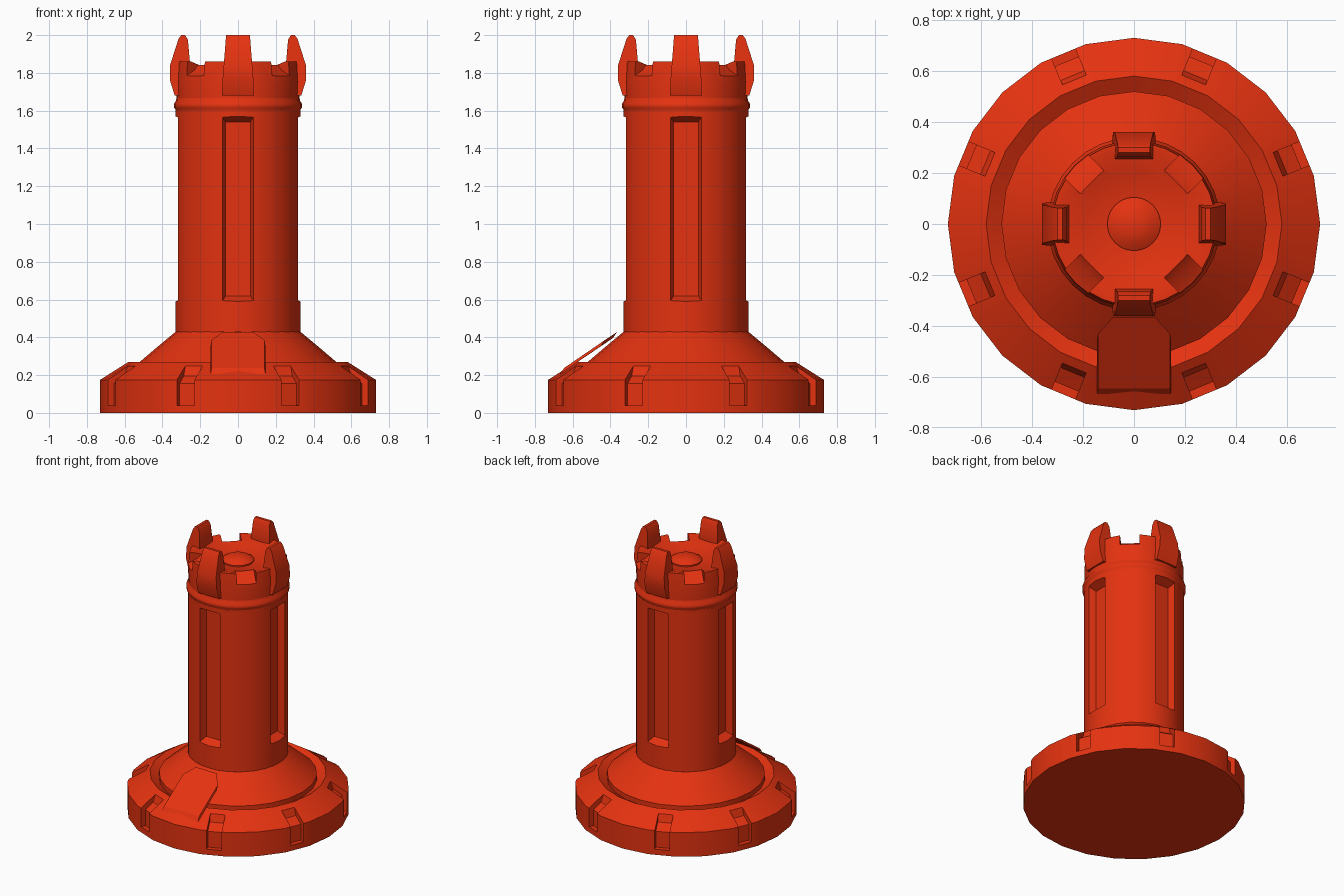
import bpy, bmesh, math
from mathutils import Matrix, Vector

old = bpy.data.objects.get("Cube")
if old:
    bpy.data.objects.remove(old)

red = bpy.data.materials.new("bright red")
red.use_nodes = True
red.diffuse_color = (0.78, 0.032, 0.005, 1)
red.node_tree.nodes["Principled BSDF"].inputs["Base Color"].default_value = red.diffuse_color


def make(name, bm):
    bmesh.ops.recalc_face_normals(bm, faces=bm.faces)
    mesh = bpy.data.meshes.new(name)
    bm.to_mesh(mesh)
    bm.free()
    mesh.materials.append(red)
    ob = bpy.data.objects.new(name, mesh)
    bpy.context.collection.objects.link(ob)
    return ob


def select(ob):
    bpy.ops.object.select_all(action='DESELECT')
    ob.select_set(True)
    bpy.context.view_layer.objects.active = ob


def smooth(ob, angle=32):
    select(ob)
    bpy.ops.object.shade_smooth_by_angle(angle=math.radians(angle))


def lathe(name, profile, sides):
    """Closed solid of revolution; the profile starts and ends on the axis."""
    bm = bmesh.new()
    vs = [bm.verts.new((r, 0, z)) for r, z in profile]
    edges = [bm.edges.new(p) for p in zip(vs, vs[1:])]
    bmesh.ops.spin(bm, geom=vs + edges, axis=(0, 0, 1), cent=(0, 0, 0),
                   angle=math.tau, steps=sides, use_duplicate=False)
    bmesh.ops.remove_doubles(bm, verts=bm.verts, dist=0.0005)
    return make(name, bm)


def radial(bm, profile, angles, width):
    """Extrude a (radius, height) outline sideways, once per angle.
    width(r, z) gives the half width at each point."""
    for a in angles:
        rot = Matrix.Rotation(math.radians(a), 4, 'Z')
        sides = [[bm.verts.new(rot @ Vector((r, s * width(r, z), z)))
                  for r, z in profile] for s in (-1, 1)]
        n = len(profile)
        bm.faces.new(sides[0])
        bm.faces.new(sides[1][::-1])
        for i in range(n):
            j = (i + 1) % n
            bm.faces.new((sides[0][i], sides[0][j], sides[1][j], sides[1][i]))


def cut(ob, profile, angles, width):
    bm = bmesh.new()
    radial(bm, profile, angles, width)
    cutter = make("cutter", bm)
    cutter.hide_render = True
    mod = ob.modifiers.new("cut", 'BOOLEAN')
    mod.operation, mod.solver, mod.object = 'DIFFERENCE', 'EXACT', cutter
    select(ob)
    bpy.ops.object.modifier_apply(modifier="cut")
    bpy.data.objects.remove(cutter)


cardinal = range(0, 360, 90)
diagonal = range(45, 360, 90)

# Wide foot with a sunken inner lip and eight rim notches
foot = lathe("base_foot", [(0, 0), (.73, 0), (.73, .175), (.58, .27),
                           (.52, .235), (0, .235)], 24)
cut(foot, [(.8, .04), (.69, .04), (.69, .155), (.63, .195), (.61, .25), (.63, .3), (.8, .3)],
    [22.5 + 45 * i for i in range(8)], lambda r, z: .05)
smooth(foot, 25)

# Sloping skirt between foot and pillar
smooth(lathe("base_skirt", [(0, .2), (.52, .2), (.52, .27), (.42, .355),
                            (.33, .43), (0, .43)], 24))

# Pillar with four long recessed slots
pillar = lathe("pillar", [(0, .4), (.33, .4), (.33, 1.6), (0, 1.6)], 32)
cut(pillar, [(.27, .62), (.27, 1.54), (.33, 1.57), (.4, 1.605), (.4, .555), (.33, .59)],
    cardinal, lambda r, z: .065 + .33 * (min(r, .33) - .27))
smooth(pillar)

# Collar moulding
smooth(lathe("collar", [(0, 1.58), (.33, 1.58), (.33, 1.605), (.34, 1.617), (.34, 1.635),
                        (.33, 1.65), (.325, 1.67), (0, 1.67)], 32), 50)

# Crown with a dished top and sloping diagonal notches
crown = lathe("crown", [(0, 1.65), (.325, 1.65), (.328, 1.75), (.32, 1.86), (.295, 1.86),
                        (.2, 1.83), (.1, 1.81), (0, 1.81)], 32)
cut(crown, [(.225, 1.9), (.225, 1.85), (.26, 1.815), (.4, 1.745), (.4, 1.9)],
    diagonal, lambda r, z: .065)
smooth(crown)

# Domed button in the dish
smooth(lathe("top_button", [(0, 1.79), (.105, 1.79), (.105, 1.82), (.075, 1.838),
                            (.04, 1.848), (0, 1.851)], 24))

# Four battlement prongs, narrower toward the tip
bm = bmesh.new()
radial(bm, [(.31, 1.68), (.335, 1.68), (.36, 1.76), (.36, 1.84), (.315, 1.98), (.3, 2.0),
            (.28, 2.0), (.265, 1.975), (.255, 1.86), (.255, 1.8)],
       cardinal, lambda r, z: .085 - .022 * max(0, z - 1.72) / .28)
smooth(make("battlement_prongs", bm), 30)

# Sloping front plate with a pointed upper end and bevelled lower edge
bm = bmesh.new()
outline = [(-.145, -.645, .238), (.145, -.645, .238), (.145, -.43, .385),
           (.085, -.365, .428), (-.085, -.365, .428), (-.145, -.43, .385)]
top = [bm.verts.new((x * .97, y, z)) for x, y, z in outline]
low = [bm.verts.new((x, y - .022, z - .032)) for x, y, z in outline]
bm.faces.new(top)
bm.faces.new(low[::-1])
for i in range(6):
    j = (i + 1) % 6
    bm.faces.new((top[i], low[i], low[j], top[j]))
make("front_plate", bm)
